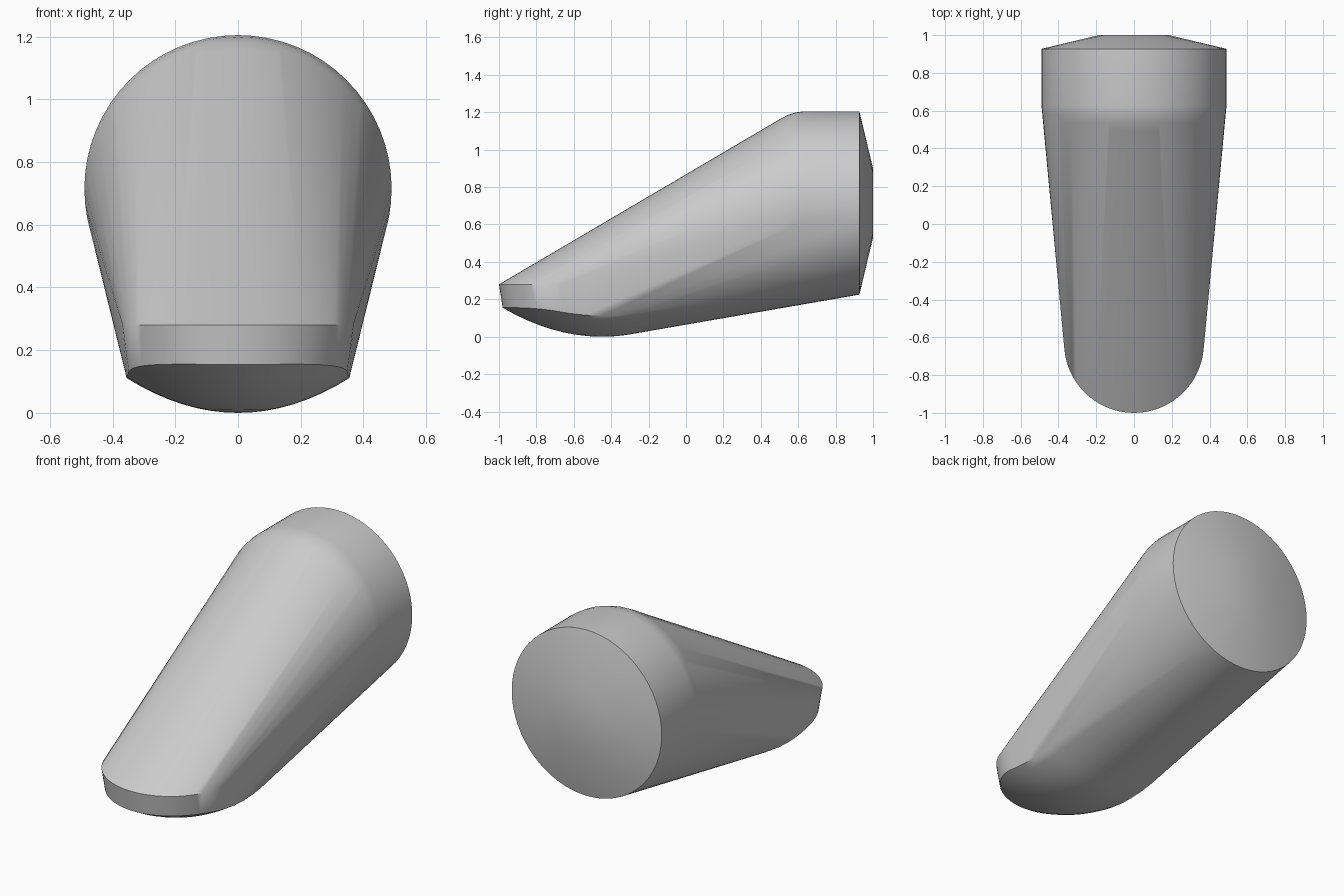
import bpy, bmesh, math

cube = bpy.data.objects.get("Cube")
if cube:
    bpy.data.objects.remove(cube, do_unlink=True)

# Single grey material
grey = bpy.data.materials.new("plain grey")
grey.use_nodes = True
colour = (0.6, 0.6, 0.6, 1.0)
grey.diffuse_color = colour
grey.node_tree.nodes["Principled BSDF"].inputs["Base Color"].default_value = colour

CENTRE_Z = 0.715   # axis height of the round rear end
SOLE_Y = -0.45     # lowest point of the sole


def ring(y, radius, sides=64):
    """Upright circle around the rear axis."""
    return [(radius * math.sin(2 * math.pi * i / sides), y,
             CENTRE_Z + radius * math.cos(2 * math.pi * i / sides))
            for i in range(sides)]


def toe_arc(radius, steps=32):
    """Half circle in plan, rounding the front."""
    return [(radius * math.cos(math.pi * i / steps),
             -0.63 - radius * math.sin(math.pi * i / steps))
            for i in range(steps + 1)]


def sole_height(x, y):
    return 0.88 * x * x + 0.55 * (y - SOLE_Y) ** 2


# Rear: shallow end cap, straight barrel and rounded shoulder
points = ring(1.0, 0.185, 12)
for y, radius in ((0.927, 0.49), (0.63, 0.49), (0.585, 0.484),
                  (0.54, 0.469), (0.50, 0.447)):
    points += ring(y, radius)

# Top rim of the toe
points += [(x, y, 0.28) for x, y in toe_arc(0.37)]

# Dished sole: the toe outline with straight sides, shrunk in steps
outline = toe_arc(0.35)
outline += [(s * 0.355, y) for s in (-1, 1) for y in (-0.54, -0.45, -0.36, -0.27)]
outline += [(0.355 * k / 6, -0.22) for k in range(-5, 6)]
for step in range(1, 9):
    f = step / 8
    for x, y in outline:
        px, py = x * f, SOLE_Y + (y - SOLE_Y) * f
        points.append((px, py, sole_height(px, py)))
points.append((0, SOLE_Y, 0))

# Wrap everything in one taut skin
bm = bmesh.new()
for p in points:
    bm.verts.new(p)
hull = bmesh.ops.convex_hull(bm, input=bm.verts[:])
loose = {g for g in hull["geom_interior"] + hull["geom_unused"]
         if isinstance(g, bmesh.types.BMVert)}
bmesh.ops.delete(bm, geom=list(loose), context='VERTS')
bmesh.ops.dissolve_limit(bm, angle_limit=math.radians(0.2),
                         verts=bm.verts[:], edges=bm.edges[:])
bmesh.ops.recalc_face_normals(bm, faces=bm.faces[:])

mesh = bpy.data.meshes.new("tapered_body")
bm.to_mesh(mesh)
bm.free()
mesh.materials.append(grey)
body = bpy.data.objects.new("tapered_body", mesh)
bpy.context.collection.objects.link(body)

# Smooth skin with crisp end and toe rims
bpy.ops.object.select_all(action='DESELECT')
body.select_set(True)
bpy.context.view_layer.objects.active = body
bpy.ops.object.shade_smooth_by_angle(angle=math.radians(45))
